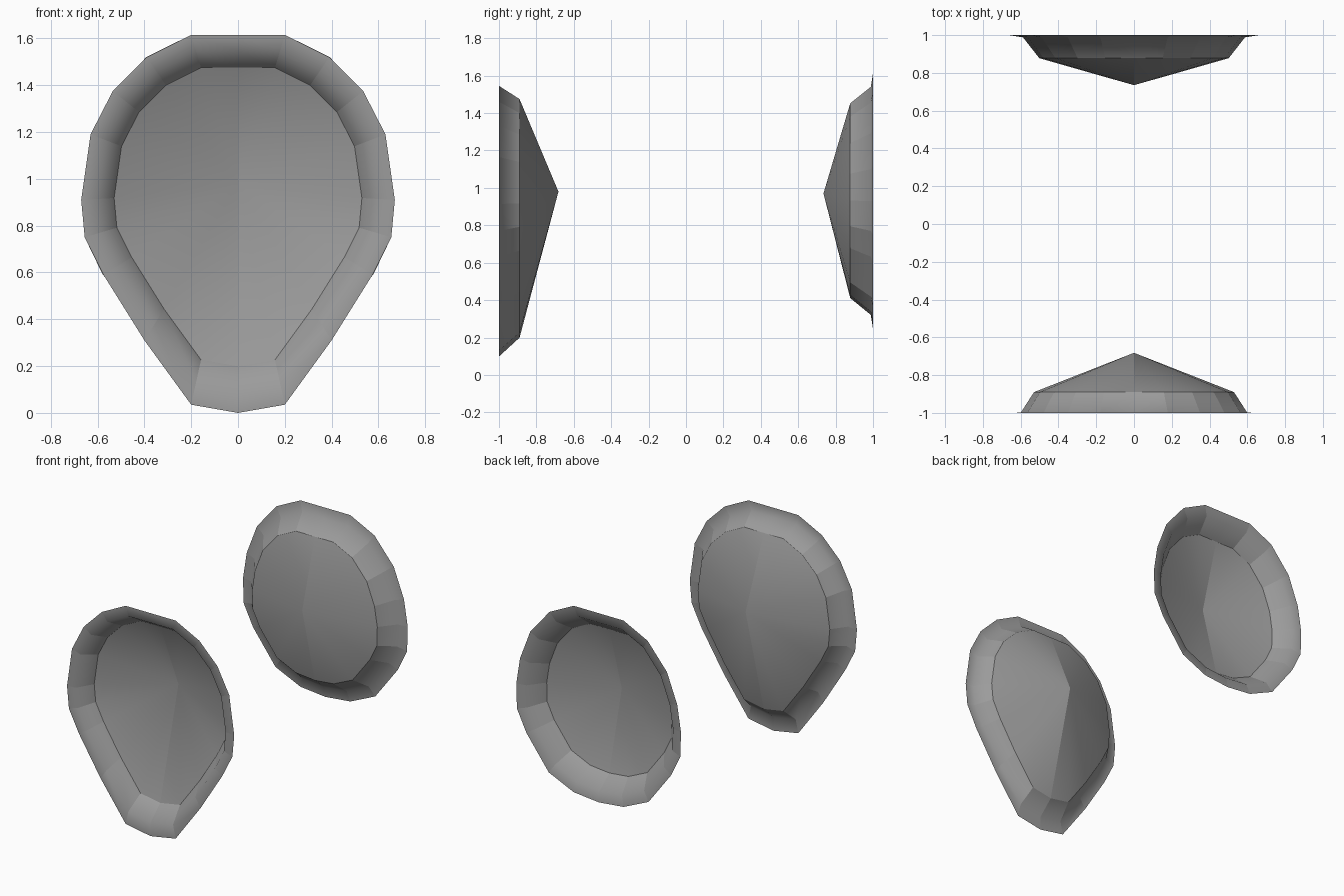
import bpy, bmesh

if "Cube" in bpy.data.objects:
    bpy.data.objects.remove(bpy.data.objects["Cube"])

# Right half of each rim outline, (x, z), from top centre to bottom centre
FRONT = [(0, 1.615), (.2, 1.615), (.39, 1.52), (.535, 1.375), (.63, 1.19), (.67, .91),
         (.655, .75), (.575, .59), (.4, .31), (.2, .035), (0, 0)]
BACK = [(0, 1.615), (.2, 1.615), (.393, 1.52), (.548, 1.335), (.63, 1.12), (.66, .93),
        (.655, .75), (.58, .595), (.4, .355), (.2, .265), (0, .245)]

grey = bpy.data.materials.new("dark_grey")
grey.diffuse_color = (.33, .33, .33, 1)
grey.use_nodes = True
grey.node_tree.nodes["Principled BSDF"].inputs["Base Color"].default_value = grey.diffuse_color


def dish(name, half, centre_z, rings, apex):
    """Open shell: scaled copies of the outline (scale, y) closed by a shallow cone."""
    outline = half + [(-x, z) for x, z in half[-2:0:-1]]
    n = len(outline)
    bm = bmesh.new()
    loops = [[bm.verts.new((x * s, y, centre_z + (z - centre_z) * s)) for x, z in outline]
             for s, y in rings]
    # rim and side wall
    for a, b in zip(loops, loops[1:]):
        for i in range(n):
            j = (i + 1) % n
            bm.faces.new((a[i], a[j], b[j], b[i]))
    # cone-shaped bottom
    tip = bm.verts.new(apex)
    inner = loops[-1]
    for i in range(n):
        bm.faces.new((inner[i], inner[(i + 1) % n], tip))
    bmesh.ops.recalc_face_normals(bm, faces=bm.faces)
    # each wall panel rolls smoothly over the rim but is creased against its neighbours;
    # the cone is smooth except for the crease round it and down its middle
    for f in bm.faces:
        f.smooth = True
    for e in bm.edges:
        if tip in e.verts:
            e.smooth = any(abs(v.co.x) > 1e-4 for v in e.verts)
        else:
            e.smooth = all(v in loops[1] for v in e.verts)
    mesh = bpy.data.meshes.new(name)
    bm.to_mesh(mesh)
    bm.free()
    mesh.materials.append(grey)
    bpy.context.collection.objects.link(bpy.data.objects.new(name, mesh))


dish("front_dish", FRONT, .948, [(1, -1), (.895, -.999), (.79, -.89)], (0, -.682, .98))
dish("back_dish", BACK, .937, [(1, 1), (.89, .988), (.76, .878)], (0, .735, .97))
